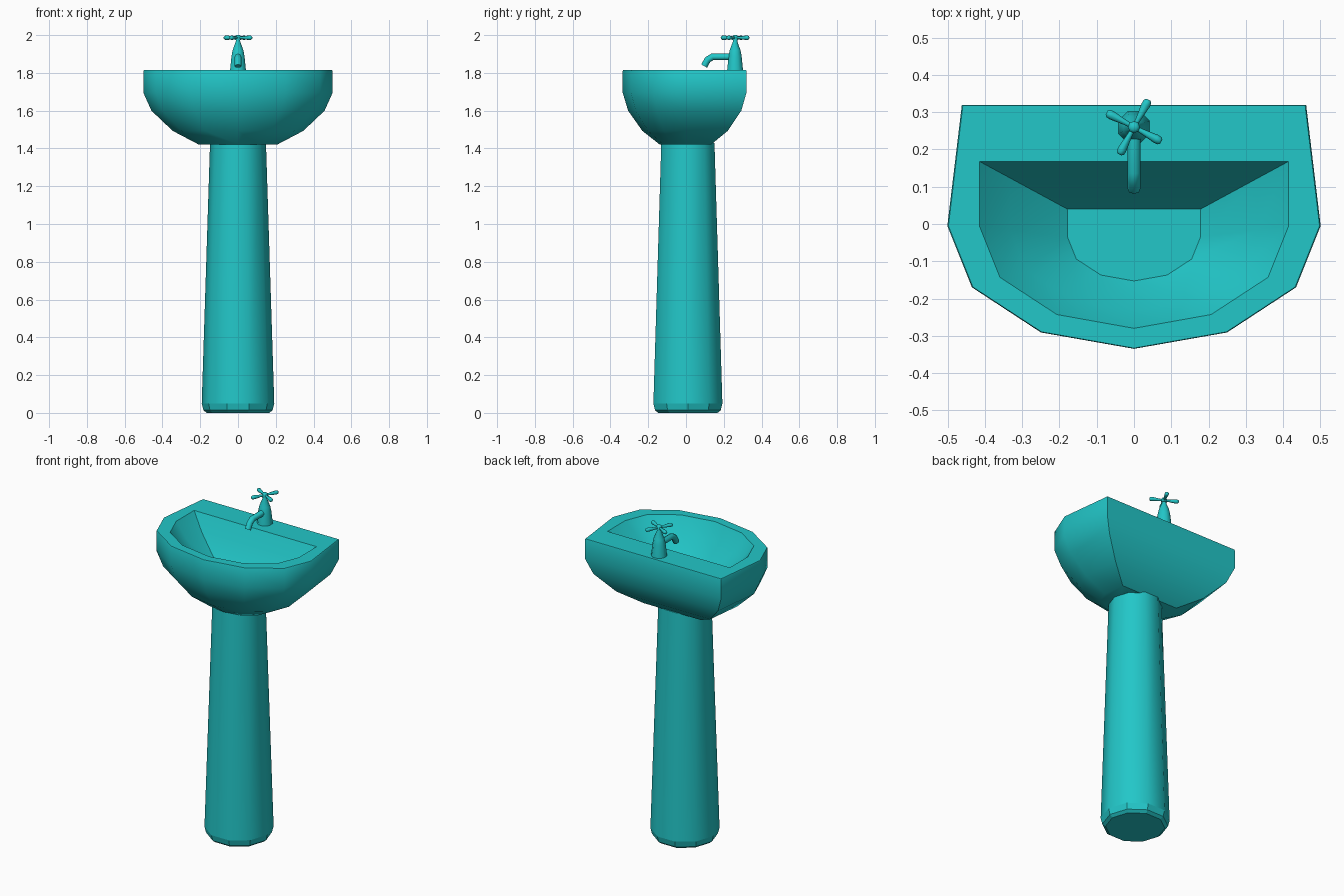
import bpy
import bmesh
from math import radians, cos, sin, pi
from mathutils import Vector, Matrix

cube = bpy.data.objects.get("Cube")
if cube:
    bpy.data.objects.remove(cube, do_unlink=True)

# Single glazed colour
glaze = bpy.data.materials.new("teal glaze")
glaze.use_nodes = True
colour = (0.016, 0.57, 0.58, 1)
glaze.diffuse_color = colour
glaze.node_tree.nodes["Principled BSDF"].inputs["Base Color"].default_value = colour


def loft(name, rings, angle=40):
    """Skin a stack of equal-sized rings and cap both ends."""
    bm = bmesh.new()
    loops = [[bm.verts.new(p) for p in ring] for ring in rings]
    for a, b in zip(loops, loops[1:]):
        for i in range(len(a)):
            j = (i + 1) % len(a)
            bm.faces.new((a[i], a[j], b[j], b[i]))
    bm.faces.new(loops[0][::-1])
    bm.faces.new(loops[-1])
    bmesh.ops.recalc_face_normals(bm, faces=bm.faces)
    mesh = bpy.data.meshes.new(name)
    bm.to_mesh(mesh)
    bm.free()
    obj = bpy.data.objects.new(name, mesh)
    bpy.context.collection.objects.link(obj)
    mesh.materials.append(glaze)
    bpy.ops.object.select_all(action='DESELECT')
    obj.select_set(True)
    bpy.context.view_layer.objects.active = obj
    bpy.ops.object.shade_smooth_by_angle(angle=radians(angle))
    return obj


def outline(half, scale, z, pivot_y=0):
    """Mirror half an outline, whose last point lies on the centre line."""
    pts = half + [(-x, y) for x, y in half[-2::-1]]
    return [(x * scale, pivot_y + (y - pivot_y) * scale, z) for x, y in pts]


def turned(name, profile, sides, matrix, angle=50, phase=0.0):
    """Turn a (radius, height) profile around the local z axis."""
    return loft(name, [[matrix @ Vector((r * cos(2 * pi * i / sides + phase),
                                         r * sin(2 * pi * i / sides + phase), z))
                        for i in range(sides)] for r, z in profile], angle)


# Basin: outer shell up to the rim, then down into the bowl
outer = [(0.462, 0.32), (0.501, -0.005), (0.435, -0.17), (0.25, -0.291), (0, -0.335)]
inner = [(0.415, 0.168), (0.415, -0.005), (0.36, -0.143), (0.207, -0.243), (0, -0.28)]
shell = [(0.42, 1.422), (0.69, 1.493), (0.915, 1.6), (1, 1.695), (1, 1.81), (0.994, 1.815)]
hollow = [(1, 1.815), (0.8, 1.722), (0.43, 1.61)]
loft("basin", [outline(outer, s, z) for s, z in shell]
     + [outline(inner, s, z, -0.057) for s, z in hollow], 36)

# Tapered ten-sided pedestal with a faceted, chamfered foot
stand = Matrix.Translation((0, 0.01, 0))
turned("pedestal", [(0.192, 0.05), (0.148, 1.43)], 10, stand)
turned("pedestal_foot", [(0.165, 0), (0.183, 0.014), (0.192, 0.05)], 10, stand, 15)

# Tap body
tap = Matrix.Translation((0, 0.26, 0))
turned("tap_body", [(0.046, 1.81), (0.037, 1.89), (0.031, 1.92), (0.013, 1.965),
                    (0.012, 1.98)], 8, tap, phase=pi / 8)

# Spout: a round tube bent down at the end
path = [((0, 0.26, 1.885), (0, -1, 0)), ((0, 0.14, 1.885), (0, -0.95, -0.3)),
        ((0, 0.115, 1.87), (0, -0.7, -0.7)), ((0, 0.096, 1.836), (0, -0.5, -0.87))]
rings = []
for centre, direction in path:
    d = Vector(direction).normalized()
    up = d.cross(Vector((1, 0, 0)))
    rings.append([Vector(centre) + 0.018 * (Vector((1, 0, 0)) * cos(i * pi / 4)
                                            + up * sin(i * pi / 4)) for i in range(8)])
loft("spout", rings, 50)

# Cross handle: hub and four flared arms
turned("handle_hub", [(0.016, 1.973), (0.016, 1.993), (0.009, 2.0)], 8, tap)
for k in range(4):
    place = (Matrix.Translation((0, 0.26, 1.986)) @ Matrix.Rotation(radians(62 + 90 * k), 4, 'Z')
             @ Matrix.Rotation(pi / 2, 4, 'Y'))
    turned(f"handle_arm_{k + 1}", [(0.006, 0), (0.007, 0.025), (0.012, 0.067),
                                   (0.011, 0.078), (0.006, 0.083)], 8, place)
